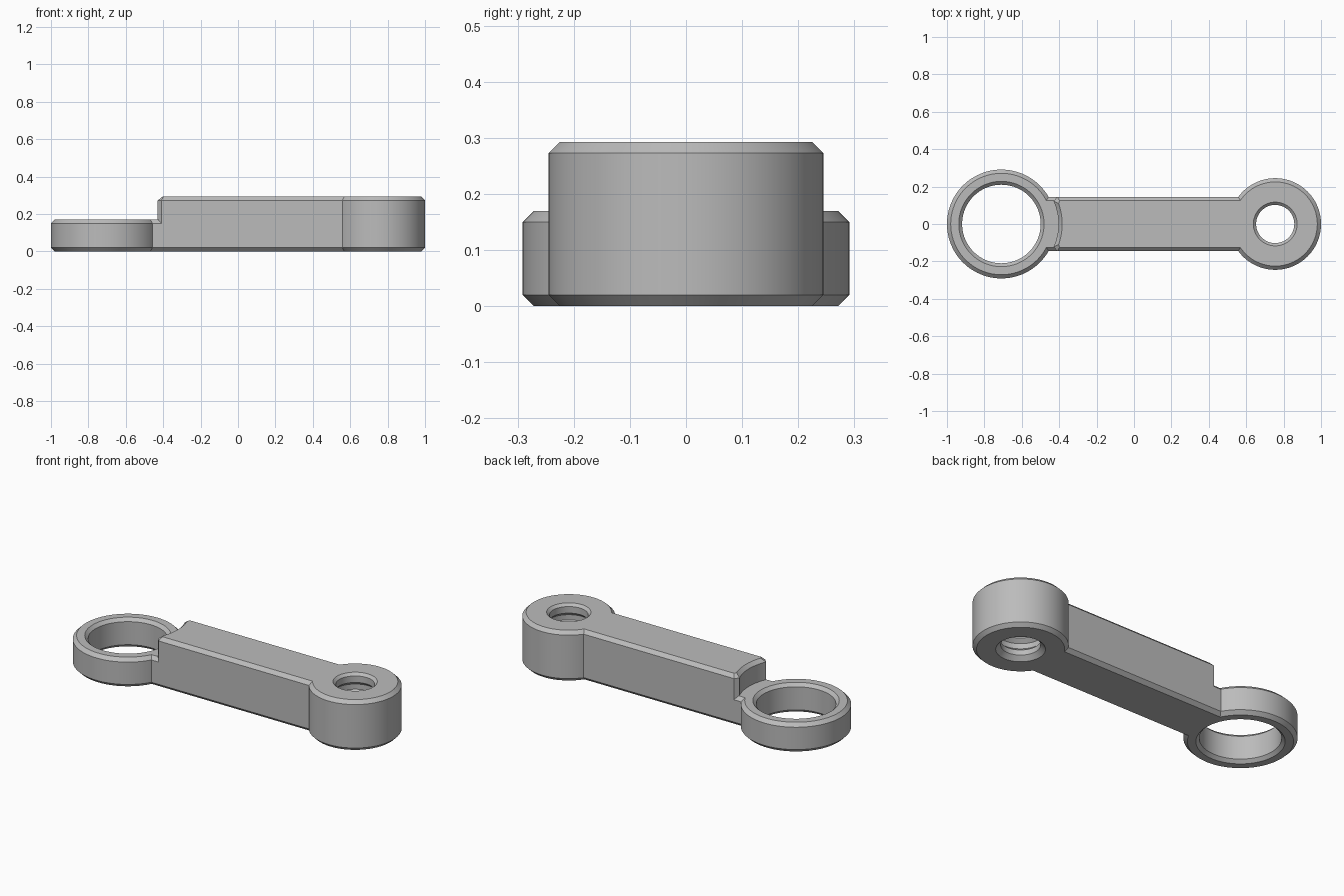
import bpy
import bmesh
import math

if "Cube" in bpy.data.objects:
    bpy.data.objects.remove(bpy.data.objects["Cube"], do_unlink=True)

RING_X, BOSS_X = -0.709, 0.755
HALF_WIDTH, CHAMFER = 0.145, 0.02
RING_TOP, BOSS_TOP = 0.17, 0.293
SEGMENTS = 96

grey = bpy.data.materials.new("plain grey")
grey.use_nodes = True
colour = (0.5, 0.5, 0.5, 1)
grey.diffuse_color = colour
grey.node_tree.nodes["Principled BSDF"].inputs["Base Color"].default_value = colour


def finish(name, bm):
    bmesh.ops.recalc_face_normals(bm, faces=bm.faces)
    mesh = bpy.data.meshes.new(name)
    bm.to_mesh(mesh)
    bm.free()
    obj = bpy.data.objects.new(name, mesh)
    bpy.context.collection.objects.link(obj)
    mesh.materials.append(grey)
    return obj


def bridge(bm, loops, closed=False):
    pairs = list(zip(loops, loops[1:]))
    if closed:
        pairs.append((loops[-1], loops[0]))
    for a, b in pairs:
        for i in range(len(a)):
            j = (i + 1) % len(a)
            bm.faces.new((a[i], a[j], b[j], b[i]))


def lathe(name, x, profile):
    """Revolve a closed (radius, z) profile about a vertical axis."""
    bm = bmesh.new()
    loops = []
    for r, z in profile:
        angles = [math.tau * i / SEGMENTS for i in range(SEGMENTS)]
        loops.append([bm.verts.new((x + r * math.cos(a), r * math.sin(a), z)) for a in angles])
    bridge(bm, loops, closed=True)
    return finish(name, bm)


def slab(name, outline, top):
    """Stack an outline into a solid with chamfered rims; outline takes an inset."""
    bm = bmesh.new()
    levels = ((0, CHAMFER), (CHAMFER, 0), (top - CHAMFER, 0), (top, CHAMFER))
    loops = [[bm.verts.new((x, y, z)) for x, y in outline(inset)] for z, inset in levels]
    bridge(bm, loops)
    bm.faces.new(loops[0])
    bm.faces.new(loops[-1])
    return finish(name, bm)


def ledge_outline(inset):
    w = HALF_WIDTH - inset
    return [(-0.48, -w), (-0.3, -w), (-0.3, w), (-0.48, w)]


def bar_outline(inset):
    # The left end is hollowed around the ring and has clipped corners
    w, r, h = HALF_WIDTH - inset, 0.305 + inset, 0.122 - inset * 0.6
    arc = []
    for i in range(17):
        y = h * (1 - i / 8)
        arc.append((RING_X + math.sqrt(r * r - y * y), y))
    clip = -0.41 + inset * 0.6
    return [(0.6, -w), (0.6, w), (clip, w)] + arc + [(clip, -w)]


def rim(r, top):
    return [(r - CHAMFER, 0), (r, CHAMFER), (r, top - CHAMFER), (r - CHAMFER, top)]


# Large plain eye with a chamfered bore
ring = lathe("large_eye", RING_X, rim(0.291, RING_TOP) + [
    (0.228, RING_TOP), (0.21, RING_TOP - 0.018), (0.21, 0.018), (0.228, 0)])

# Small eye with two grooves inside its bore
bore = [(0.117, BOSS_TOP), (0.102, BOSS_TOP - 0.015)]
for z in (0.205, 0.09):
    bore += [(0.102, z + 0.035), (0.125, z + 0.015), (0.125, z - 0.015), (0.102, z - 0.035)]
bore += [(0.102, 0.025), (0.127, 0)]
boss = lathe("small_eye", BOSS_X, rim(0.245, BOSS_TOP) + bore)

# Bar and the low ledge joining it to the large eye
arm = slab("link_arm", bar_outline, BOSS_TOP)
ledge = slab("ledge", ledge_outline, RING_TOP)

# Join all parts into one solid
parts = [ledge, ring, boss]
for part in parts:
    mod = arm.modifiers.new("join " + part.name, 'BOOLEAN')
    mod.operation = 'UNION'
    mod.solver = 'EXACT'
    mod.object = part
bpy.context.view_layer.update()
solid = bpy.data.meshes.new_from_object(arm.evaluated_get(bpy.context.evaluated_depsgraph_get()))
arm.modifiers.clear()
arm.data = solid
for part in parts:
    bpy.data.objects.remove(part, do_unlink=True)

bpy.ops.object.select_all(action='DESELECT')
arm.select_set(True)
bpy.context.view_layer.objects.active = arm
bpy.ops.object.shade_smooth_by_angle(angle=math.radians(30))
